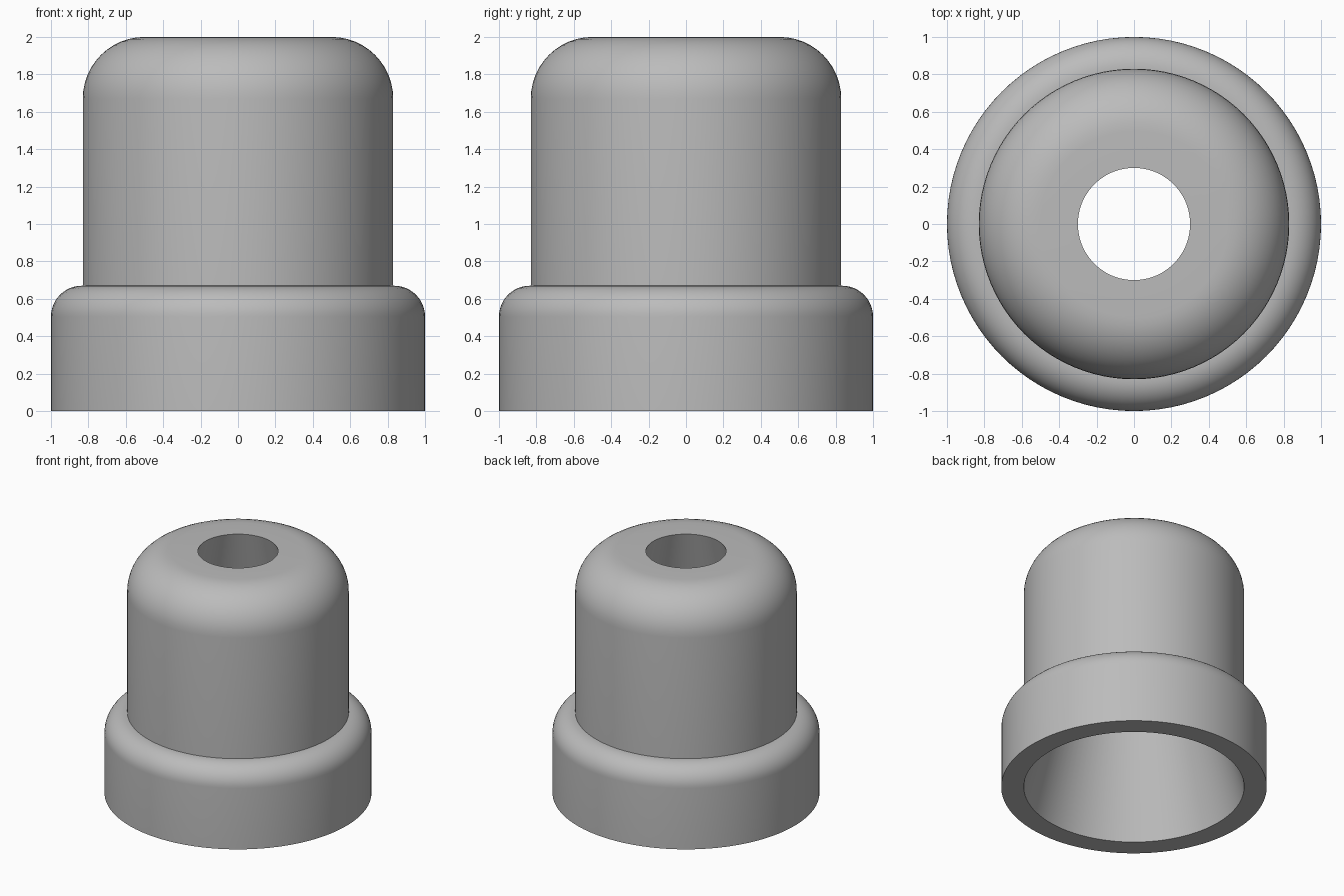
import bpy
import bmesh
from math import cos, sin, pi, radians

SEGMENTS = 96
ARC_STEPS = 12

# Remove the default cube only
cube = bpy.data.objects.get("Cube")
if cube:
    bpy.data.objects.remove(cube, do_unlink=True)

# Single grey material
grey = bpy.data.materials.new("plain grey")
grey.use_nodes = True
colour = (0.5, 0.5, 0.5, 1)
grey.diffuse_color = colour
grey.node_tree.nodes["Principled BSDF"].inputs["Base Color"].default_value = colour


def fillet(radius, top, size):
    """Quarter-round from a vertical wall up to a flat top."""
    return [(radius - size + size * cos(pi / 2 * i / ARC_STEPS),
             top - size + size * sin(pi / 2 * i / ARC_STEPS))
            for i in range(ARC_STEPS + 1)]


def lathe(name, profile):
    """Revolve a closed (radius, height) profile around the z axis."""
    bm = bmesh.new()
    verts = [bm.verts.new((r, 0, z)) for r, z in profile]
    edges = [bm.edges.new((v, verts[(i + 1) % len(verts)]))
             for i, v in enumerate(verts)]
    bmesh.ops.spin(bm, geom=verts + edges, cent=(0, 0, 0), axis=(0, 0, 1),
                   angle=2 * pi, steps=SEGMENTS, use_merge=False)
    bmesh.ops.remove_doubles(bm, verts=bm.verts, dist=0.0001)
    bmesh.ops.recalc_face_normals(bm, faces=bm.faces)
    mesh = bpy.data.meshes.new(name)
    bm.to_mesh(mesh)
    bm.free()
    mesh.materials.append(grey)
    obj = bpy.data.objects.new(name, mesh)
    bpy.context.collection.objects.link(obj)
    bpy.ops.object.select_all(action='DESELECT')
    obj.select_set(True)
    bpy.context.view_layer.objects.active = obj
    bpy.ops.object.shade_smooth_by_angle(angle=radians(30))
    return obj


# Flanged bushing: wide rounded collar, rounded body, tapered through-bore
body_radius = 0.83
bore_bottom = (body_radius, 0)
bore_top = (0.3, 2)
collar = [(1, 0)] + fillet(1, 0.67, 0.165)
body = [(body_radius, 0.67)] + fillet(body_radius, 2, 0.33)
lathe("flanged_bushing", [bore_bottom] + collar + body + [bore_top])
